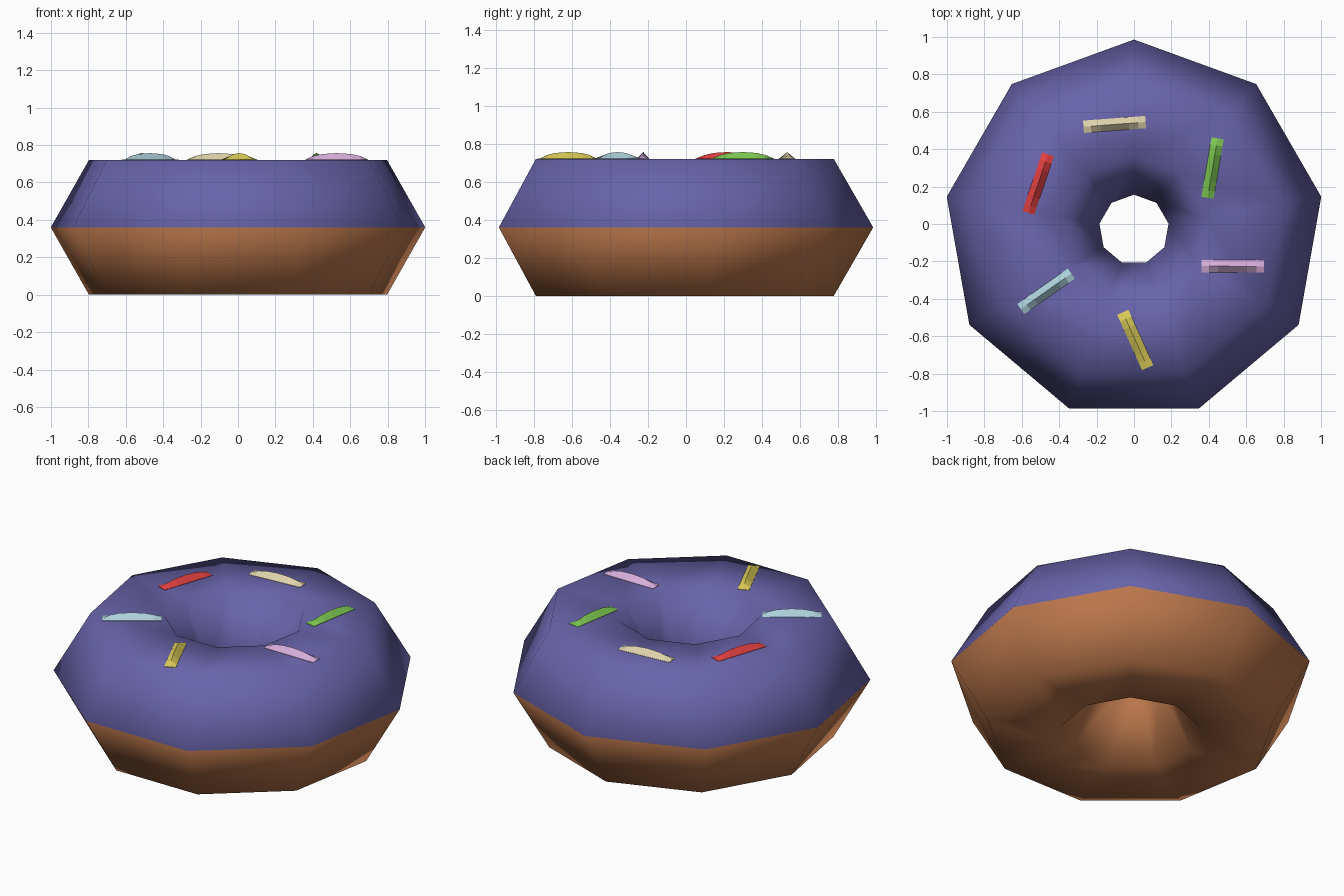
import bpy, bmesh, math
from mathutils import Vector

if "Cube" in bpy.data.objects:
    bpy.data.objects.remove(bpy.data.objects["Cube"])


def material(name, srgb):
    m = bpy.data.materials.new(name)
    m.diffuse_color = [(c / 255) ** 2.2 for c in srgb] + [1]
    m.use_nodes = True
    m.node_tree.nodes["Principled BSDF"].inputs["Base Color"].default_value = m.diffuse_color
    return m


# Doughnut: a nine-sided ring with a hexagonal section, dough below, icing above
bpy.ops.mesh.primitive_torus_add(
    major_segments=9, minor_segments=6, major_radius=0.602, minor_radius=0.4145,
    location=(0, -0.0306, 0.36), rotation=(0, 0, math.pi / 2))
ring = bpy.context.object
ring.name = "doughnut"
bpy.ops.object.transform_apply(location=True, rotation=True, scale=True)
top = 2 * 0.36
for v in ring.data.vertices:
    v.co.z = 0.36 + round((v.co.z - 0.36) / 0.359) * 0.36
ring.data.materials.append(material("brown dough", (184, 117, 76)))
ring.data.materials.append(material("purple icing", (104, 99, 168)))
for p in ring.data.polygons:
    p.material_index = 1 if p.center.z > 0.36 else 0
bpy.ops.object.shade_smooth()


# Sprinkle: a ridged bar whose crest arches from end to end
def sprinkle(name, colour, start, end, width=0.066):
    a, b = Vector(start), Vector(end)
    side = (b - a).normalized().orthogonal() * width / 2
    bm = bmesh.new()
    rows = []
    for t, crest in ((0, 0.003), (0.12, 0.021), (0.27, 0.032), (0.5, 0.037),
                     (0.73, 0.032), (0.88, 0.021), (1, 0.003)):
        c = a.lerp(b, t)
        section = ((-1, -0.015), (-1, 0.002), (0, crest), (1, 0.002), (1, -0.015))
        rows.append([bm.verts.new((c.x + side.x * s, c.y + side.y * s, top + z))
                     for s, z in section])
    for r, q in zip(rows, rows[1:]):
        for i in range(5):
            j = (i + 1) % 5
            bm.faces.new((r[i], r[j], q[j], q[i]))
    bm.faces.new(rows[0])
    bm.faces.new(rows[-1])
    bmesh.ops.recalc_face_normals(bm, faces=bm.faces)
    mesh = bpy.data.meshes.new(name)
    bm.to_mesh(mesh)
    bm.free()
    mesh.materials.append(material(name.replace("_sprinkle", ""), colour))
    bpy.context.collection.objects.link(bpy.data.objects.new(name, mesh))


sprinkle("cream_sprinkle", (222, 210, 170), (-0.27, 0.52), (0.062, 0.545))
sprinkle("red_sprinkle", (225, 66, 66), (-0.46, 0.372), (-0.565, 0.06))
sprinkle("pale_blue_sprinkle", (172, 208, 218), (-0.335, -0.265), (-0.605, -0.455))
sprinkle("yellow_sprinkle", (228, 212, 92), (-0.06, -0.472), (0.073, -0.768))
sprinkle("pink_sprinkle", (214, 172, 218), (0.36, -0.225), (0.695, -0.227))
sprinkle("green_sprinkle", (124, 198, 82), (0.447, 0.458), (0.393, 0.14))
